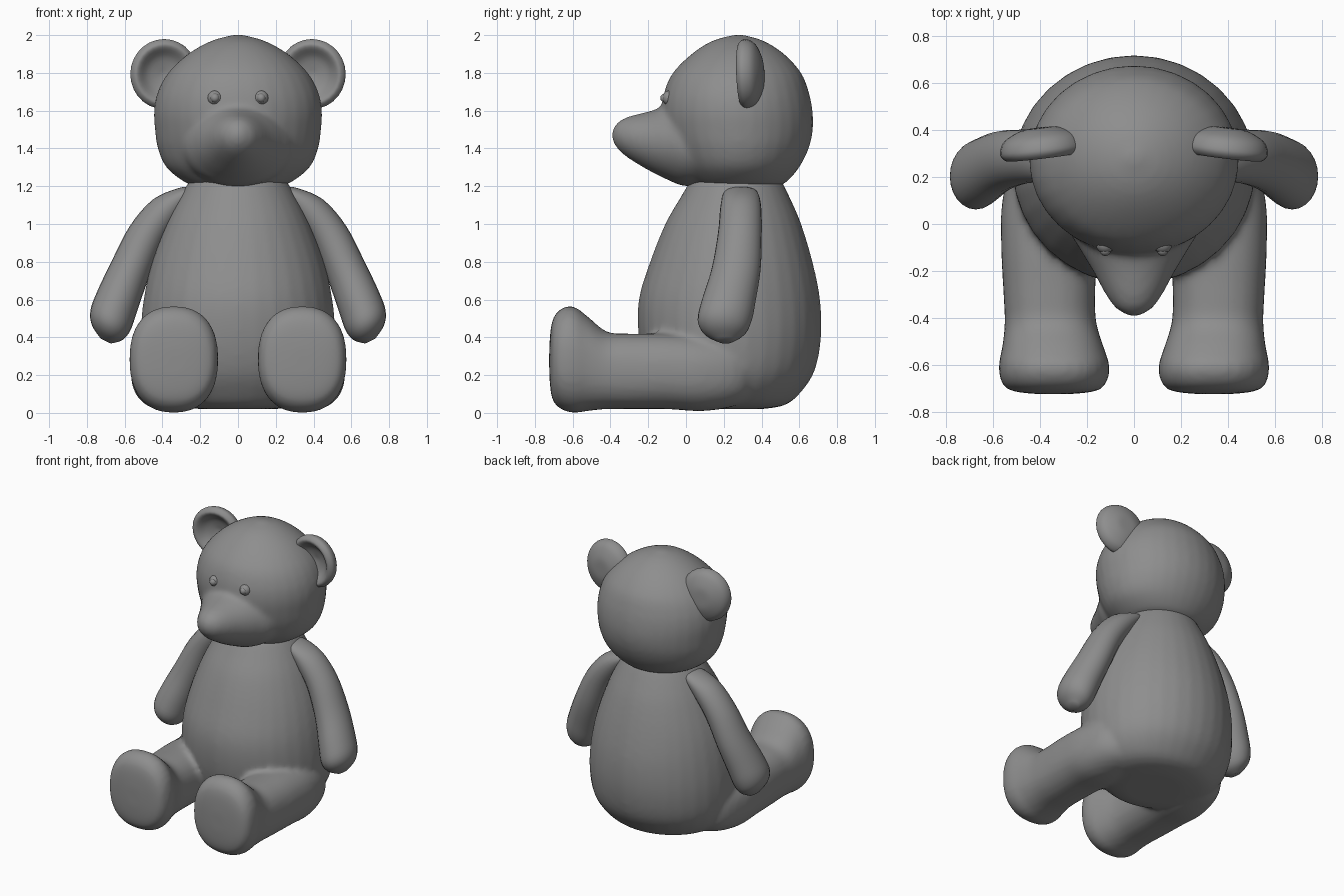
import bpy, bmesh
from math import cos, sin, pi, copysign
from mathutils import Vector

if "Cube" in bpy.data.objects:
    bpy.data.objects.remove(bpy.data.objects["Cube"], do_unlink=True)

GREY = (0.27, 0.27, 0.27, 1)
fur = bpy.data.materials.new("grey fur")
fur.use_nodes = True
fur.diffuse_color = GREY
fur.node_tree.nodes["Principled BSDF"].inputs["Base Color"].default_value = GREY


def refine(stations, steps=4):
    """Smoothly interpolate between the key stations."""
    out, last = [], len(stations) - 1
    for i in range(last):
        keys = [stations[max(0, min(last, i + k))] for k in (-1, 0, 1, 2)]
        for s in range(steps):
            t = s / steps
            out.append([0.5 * (2 * b + (c - a) * t + (2 * a - 5 * b + 4 * c - d) * t * t
                               + (3 * b - a - 3 * c + d) * t ** 3)
                        for a, b, c, d in zip(*keys)])
    return out + [list(stations[-1])]


def loft(bm, stations, u, v, square=1.0, sides=32):
    """Skin ellipses given as (x, y, z, radius along u, radius along v)."""
    u, v = Vector(u).normalized(), Vector(v).normalized()
    rings = []
    for x, y, z, ru, rv in refine(stations):
        ring = []
        for k in range(sides):
            c, s = cos(2 * pi * k / sides), sin(2 * pi * k / sides)
            c, s = copysign(abs(c) ** square, c), copysign(abs(s) ** square, s)
            ring.append(bm.verts.new(Vector((x, y, z)) + u * ru * c + v * rv * s))
        rings.append(ring)
    for a, b in zip(rings, rings[1:]):
        for k in range(sides):
            n = (k + 1) % sides
            bm.faces.new((a[k], a[n], b[n], b[k]))
    bm.faces.new(rings[0][::-1])
    bm.faces.new(rings[-1])


def finish(name, bm, blend=False):
    bmesh.ops.recalc_face_normals(bm, faces=bm.faces)
    for f in bm.faces:
        f.smooth = True
    me = bpy.data.meshes.new(name)
    bm.to_mesh(me)
    bm.free()
    me.materials.append(fur)
    ob = bpy.data.objects.new(name, me)
    bpy.context.collection.objects.link(ob)
    if blend:  # merge overlapping volumes into one soft skin
        rm = ob.modifiers.new("merge", "REMESH")
        rm.mode, rm.voxel_size, rm.use_smooth_shade = "VOXEL", 0.018, True
        sm = ob.modifiers.new("soften", "SMOOTH")
        sm.factor, sm.iterations = 0.5, 6
    return ob


def upright(rows):
    """Rows of (z, half width, front y, back y)."""
    return [(0, (f + b) / 2, z, w, (b - f) / 2) for z, w, f, b in rows]


X, Y, Z = (1, 0, 0), (0, 1, 0), (0, 0, 1)

# Torso with both legs
bm = bmesh.new()
loft(bm, upright([(0.02, 0.2, 0.0, 0.4), (0.04, 0.34, -0.08, 0.52), (0.1, 0.43, -0.14, 0.6),
                  (0.22, 0.495, -0.21, 0.68), (0.4, 0.515, -0.25, 0.715), (0.6, 0.5, -0.25, 0.71),
                  (0.8, 0.455, -0.19, 0.67), (1.0, 0.38, -0.11, 0.61), (1.14, 0.31, -0.03, 0.55),
                  (1.24, 0.25, 0.03, 0.5)]), X, Y)
leg = [(0.4, 0.3, 0.05, 0.15, 0.3), (0.3, 0.32, 0.18, 0.05, 0.38), (0.1, 0.35, 0.21, 0.01, 0.41),
       (-0.1, 0.36, 0.205, 0.02, 0.42), (-0.3, 0.36, 0.195, 0.02, 0.42),
       (-0.42, 0.355, 0.195, 0.02, 0.43), (-0.52, 0.345, 0.215, 0.01, 0.51),
       (-0.6, 0.34, 0.235, 0.0, 0.565), (-0.67, 0.34, 0.225, 0.025, 0.545),
       (-0.71, 0.34, 0.18, 0.08, 0.48), (-0.724, 0.34, 0.06, 0.2, 0.35)]
for side in (1, -1):
    loft(bm, [(side * x, y, (lo + hi) / 2, w, (hi - lo) / 2) for y, x, w, lo, hi in leg],
         X, Z, square=0.85)
finish("body_and_legs", bm, blend=True)

# Head with snout
bm = bmesh.new()
loft(bm, upright([(1.195, 0.2, 0.07, 0.47), (1.22, 0.28, 0.03, 0.53), (1.3, 0.38, -0.04, 0.6),
                  (1.4, 0.425, -0.09, 0.65), (1.5, 0.44, -0.12, 0.672), (1.6, 0.445, -0.13, 0.67),
                  (1.7, 0.425, -0.115, 0.65), (1.8, 0.37, -0.07, 0.61), (1.9, 0.265, 0.03, 0.52),
                  (1.97, 0.14, 0.14, 0.41), (2.002, 0.02, 0.26, 0.3)]), X, Y)
snout = [(0.2, 0.34, 1.2, 1.62), (0.0, 0.29, 1.2, 1.64), (-0.1, 0.235, 1.235, 1.625),
         (-0.2, 0.175, 1.285, 1.595), (-0.3, 0.12, 1.345, 1.57),
         (-0.36, 0.075, 1.395, 1.54), (-0.394, 0.015, 1.45, 1.49)]
loft(bm, [(0, y, (lo + hi) / 2, w, (hi - lo) / 2) for y, w, lo, hi in snout], X, Z)
finish("head", bm, blend=True)

arm = [(0.22, 0.29, 1.19, 0.02, 0.05), (0.27, 0.29, 1.165, 0.055, 0.09),
       (0.37, 0.29, 1.09, 0.09, 0.108), (0.48, 0.285, 0.95, 0.1, 0.116),
       (0.57, 0.265, 0.76, 0.108, 0.13), (0.64, 0.225, 0.59, 0.118, 0.143),
       (0.675, 0.205, 0.49, 0.118, 0.143), (0.692, 0.205, 0.425, 0.09, 0.11),
       (0.7, 0.21, 0.38, 0.03, 0.04)]
ear = [(0.06, 0.01), (0.055, 0.08), (0.02, 0.155), (-0.03, 0.18), (-0.06, 0.165),
       (-0.063, 0.14), (-0.02, 0.085), (0.0, 0.01)]

for side, label in ((1, "left"), (-1, "right")):
    # Arm
    bm = bmesh.new()
    loft(bm, [(side * x, y, z, a, b) for x, y, z, a, b in arm], (side * 0.88, 0, 0.42), Y, sides=24)
    finish(label + "_arm", bm)
    # Cupped ear
    bm = bmesh.new()
    loft(bm, [(0, y, 0, r, r * 1.03) for y, r in ear], X, Z, sides=28)
    ob = finish(label + "_ear", bm)
    ob.location = (side * 0.395, 0.35, 1.795)
    ob.rotation_euler = (0.04, 0, -side * 0.12)
    # Eye: small bead inside a soft lid
    for part, radius, y in (("lid", 0.04, -0.086), ("eye", 0.024, -0.112)):
        bm = bmesh.new()
        bmesh.ops.create_uvsphere(bm, u_segments=16, v_segments=10, radius=radius)
        ob = finish(label + "_" + part, bm)
        ob.location = (side * 0.122, y, 1.667)
